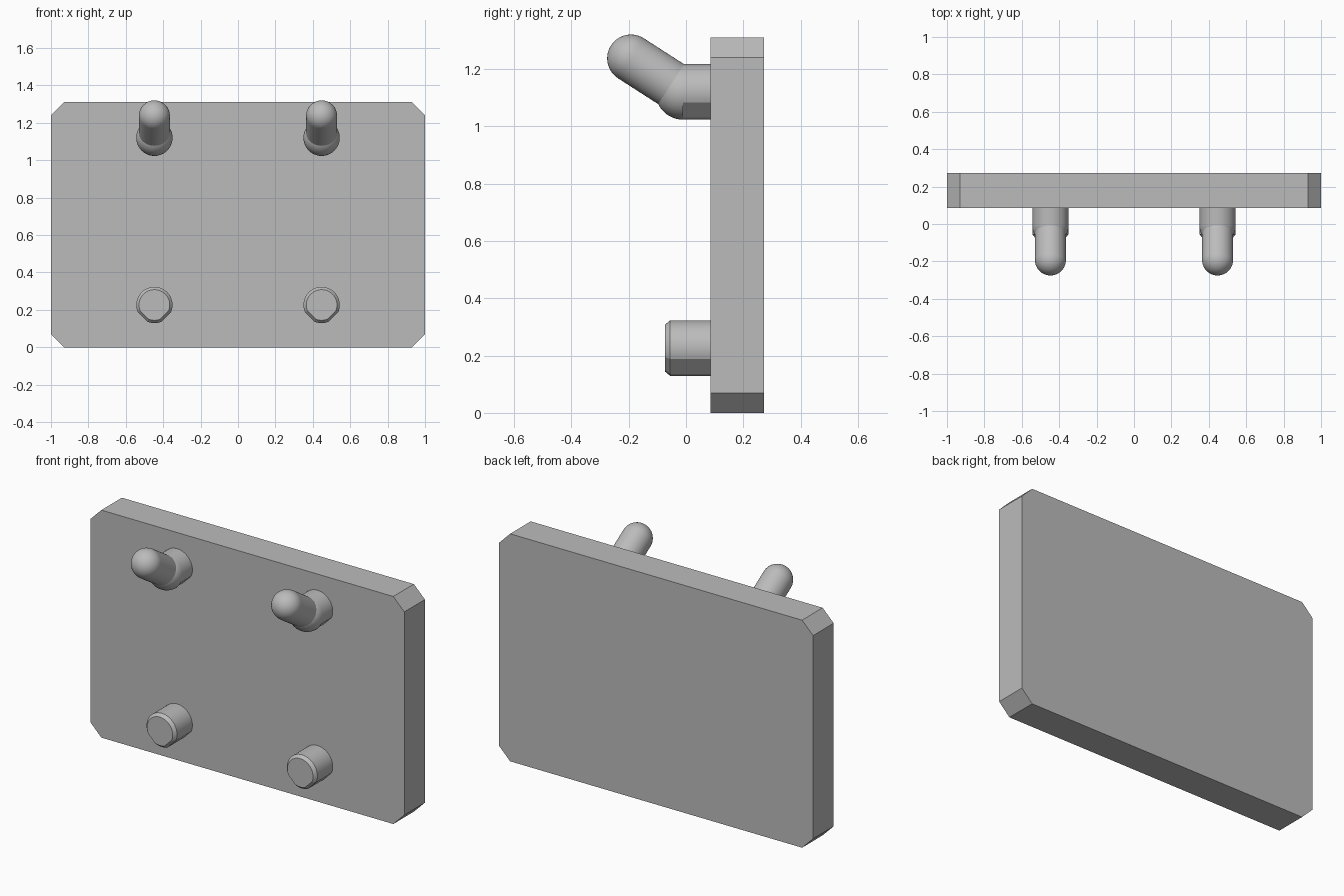
import bpy, bmesh
from math import sin, cos, pi, radians
from mathutils import Vector

cube = bpy.data.objects.get("Cube")
if cube:
    bpy.data.objects.remove(cube, do_unlink=True)

grey = bpy.data.materials.new("light grey plastic")
grey.use_nodes = True
colour = (0.5, 0.5, 0.5, 1)
grey.diffuse_color = colour
grey.node_tree.nodes["Principled BSDF"].inputs["Base Color"].default_value = colour

PEG_R, PIN_R, PEG_X = 0.097, 0.083, 0.447
FRONT, BACK = 0.085, 0.272
HIGH, LOW = 1.12, 0.226
ELBOW = -0.01


def finish(name, bm, smooth=True):
    bmesh.ops.recalc_face_normals(bm, faces=bm.faces)
    mesh = bpy.data.meshes.new(name)
    bm.to_mesh(mesh)
    bm.free()
    mesh.materials.append(grey)
    obj = bpy.data.objects.new(name, mesh)
    bpy.context.collection.objects.link(obj)
    if smooth:
        bpy.ops.object.select_all(action='DESELECT')
        obj.select_set(True)
        bpy.context.view_layer.objects.active = obj
        bpy.ops.object.shade_smooth_by_angle(angle=radians(14))
    return obj


def section(flats):
    """Unit circle, optionally with a flat on each lower flank."""
    angles = [2 * pi * i / 48 for i in range(48)]
    points = [(cos(a), sin(a)) for a in angles]
    if flats:
        points = [(x, y) for x, y in points
                  if not (y < -0.49 and abs(x) > 0.49)]
    return points


def rod(name, start, direction, rings, flats=False):
    """Loft rings given as (distance, radius) along a direction."""
    turn = Vector(direction).to_track_quat('Z', 'Y')
    bm = bmesh.new()
    loops = [[bm.verts.new(Vector(start) + turn @ Vector((x * r, y * r, d)))
              for x, y in section(flats)] for d, r in rings]
    for a, b in zip(loops, loops[1:]):
        for i in range(len(a)):
            j = (i + 1) % len(a)
            bm.faces.new((a[i], a[j], b[j], b[i]))
    bm.faces.new(loops[0])
    bm.faces.new(loops[-1])
    return finish(name, bm)


def dome(distance, radius):
    return [(distance + radius * sin(t * pi / 26), radius * cos(t * pi / 26))
            for t in range(13)] + [(distance + radius, 0.002)]


# Back plate with clipped corners
W, H, C = 1.0, 1.31, 0.07
outline = [(-W + C, 0), (W - C, 0), (W, C), (W, H - C),
           (W - C, H), (-W + C, H), (-W, H - C), (-W, C)]
bm = bmesh.new()
face = bm.faces.new([bm.verts.new((x, FRONT, z)) for x, z in outline])
out = bmesh.ops.extrude_face_region(bm, geom=[face], use_keep_orig=True)
bmesh.ops.translate(bm, vec=(0, BACK - FRONT, 0),
                    verts=[v for v in out["geom"] if isinstance(v, bmesh.types.BMVert)])
finish("back_plate", bm, smooth=False)

for side, x in (("left", PEG_X), ("right", -PEG_X)):
    # Short lower peg with chamfered tip
    rod(side + "_lower_peg", (x, FRONT, LOW), (0, -1, 0),
        [(0, PEG_R), (0.14, PEG_R), (0.158, PEG_R - 0.015)], flats=True)
    # Upper hook: stub, rounded elbow and upward slanting pin
    rod(side + "_hook_stub", (x, FRONT, HIGH), (0, -1, 0),
        [(0, PEG_R), (FRONT - ELBOW, PEG_R)], flats=True)
    rod(side + "_hook_elbow", (x, ELBOW, HIGH), (0, -1, 0), dome(0, PEG_R))
    slant = Vector((0, -0.182, 0.117))
    rod(side + "_hook_pin", (x, ELBOW, HIGH), slant,
        [(0, PIN_R)] + dome(slant.length, PIN_R))
